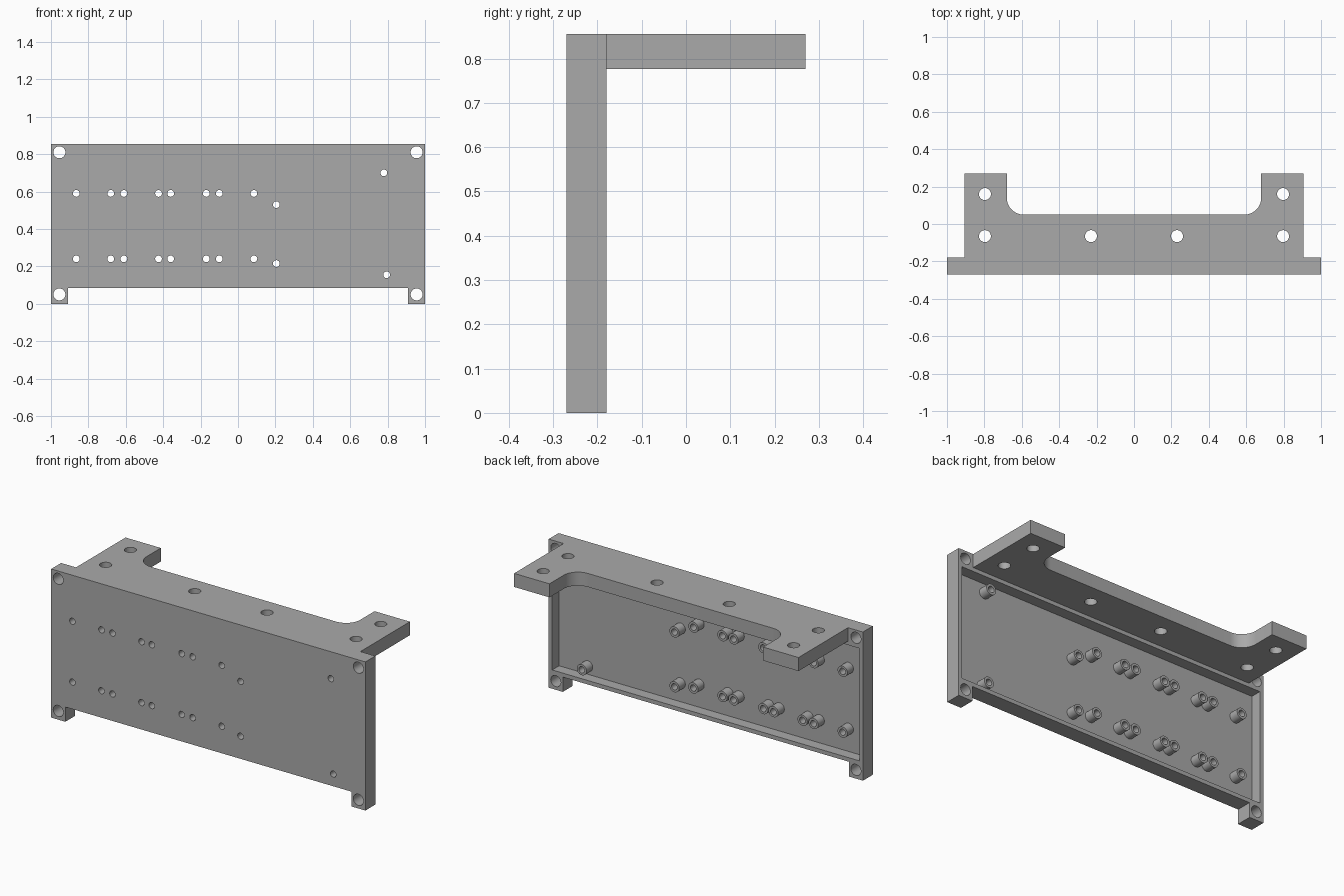
import bpy, bmesh, math
from mathutils import Matrix, Vector

cube = bpy.data.objects.get("Cube")
if cube:
    bpy.data.objects.remove(cube, do_unlink=True)

grey = bpy.data.materials.new("plain_grey")
grey.use_nodes = True
GREY = (0.4, 0.4, 0.4, 1)
grey.diffuse_color = GREY
grey.node_tree.nodes["Principled BSDF"].inputs["Base Color"].default_value = GREY

FRONT, BACK, FLOOR = -0.27, -0.18, -0.243
UNDER, TOP = 0.777, 0.855
HOLE, BOLT = 0.018, 0.032


def make(name, bm):
    bmesh.ops.recalc_face_normals(bm, faces=bm.faces)
    mesh = bpy.data.meshes.new(name)
    bm.to_mesh(mesh)
    bm.free()
    mesh.materials.append(grey)
    obj = bpy.data.objects.new(name, mesh)
    bpy.context.collection.objects.link(obj)
    return obj


def slab(name, points, shift):
    """Extrude a closed outline along a vector."""
    bm = bmesh.new()
    face = bm.faces.new([bm.verts.new(p) for p in points])
    ext = bmesh.ops.extrude_face_region(bm, geom=[face])
    verts = [v for v in ext["geom"] if isinstance(v, bmesh.types.BMVert)]
    bmesh.ops.translate(bm, verts=verts, vec=shift)
    return make(name, bm)


def drills(name, centres, radius, axis):
    """One cutter holding a long rod for every hole."""
    bm = bmesh.new()
    turn = Matrix.Rotation(math.pi / 2, 4, "X") if axis == "Y" else Matrix()
    for c in centres:
        bmesh.ops.create_cone(bm, cap_ends=True, segments=32, radius1=radius, radius2=radius,
                              depth=0.3, matrix=Matrix.Translation(c) @ turn)
    return make(name, bm)


def activate(obj):
    bpy.ops.object.select_all(action="DESELECT")
    obj.select_set(True)
    bpy.context.view_layer.objects.active = obj


def cut(obj, cutter):
    cutter.hide_render = True
    mod = obj.modifiers.new("cut", "BOOLEAN")
    mod.operation, mod.solver, mod.object = "DIFFERENCE", "EXACT", cutter
    activate(obj)
    bpy.ops.object.modifier_apply(modifier=mod.name)
    bpy.data.objects.remove(cutter, do_unlink=True)


def smooth(obj):
    activate(obj)
    bpy.ops.object.shade_smooth_by_angle(angle=math.radians(30))


def mirrored(half):
    """Complete an outline whose +x half is given."""
    return half + [(-x, y) for x, y in reversed(half)]


# Small hole and post positions on the front plate
posts = [(x, z) for z in (0.59, 0.24)
         for x in (-0.865, -0.68, -0.61, -0.425, -0.36, -0.17, -0.10, 0.085)]
posts += [(0.205, 0.53), (0.205, 0.215), (0.78, 0.70), (0.795, 0.155)]

# Front plate with two feet
outline = mirrored([(0.91, 0.085), (0.91, 0), (1, 0), (1, TOP)])
front_plate = slab("front_plate", [(x, FRONT, z) for x, z in outline], (0, BACK - FRONT, 0))

# Shallow recess in the back, leaving a rim
pocket = mirrored([(0.978, 0.108), (0.978, 0.755)])
cut(front_plate, slab("recess_cutter", [(x, FLOOR, z) for x, z in pocket], (0, 0.2, 0)))

# Corner bolt holes and small holes
corners = [(x, -0.22, z) for x in (-0.955, 0.955) for z in (0.05, 0.81)]
cut(front_plate, drills("corner_cutter", corners, BOLT, "Y"))
cut(front_plate, drills("small_hole_cutter", [(x, -0.22, z) for x, z in posts], HOLE, "Y"))
smooth(front_plate)

# Top bracket: two arms joined by a bar with rounded inner corners
R = 0.09
arc = [(0.59 + R * math.sin(a), 0.14 - R * math.cos(a))
       for a in (math.pi / 2 * i / 10 for i in range(11))]
outline = mirrored(arc + [(0.68, 0.27), (0.905, 0.27), (0.905, BACK)])
top_bracket = slab("top_bracket", [(x, y, UNDER) for x, y in outline], (0, 0, TOP - UNDER))
bolts = [(s * x, y, 0.81) for s in (-1, 1)
         for x, y in ((0.797, 0.16), (0.797, -0.065), (0.23, -0.065))]
cut(top_bracket, drills("bracket_hole_cutter", bolts, BOLT, "Z"))
smooth(top_bracket)

# Hollow screw posts standing in the recess
bm = bmesh.new()
SIDES = 32
for px, pz in posts:
    rings = []
    for radius, y in ((0.031, FLOOR), (0.031, -0.187), (HOLE, -0.187), (HOLE, FLOOR)):
        angles = [math.tau * i / SIDES for i in range(SIDES)]
        rings.append([bm.verts.new((px + radius * math.cos(a), y, pz + radius * math.sin(a)))
                      for a in angles])
    for a, b in zip(rings, rings[1:]):
        for i in range(SIDES):
            j = (i + 1) % SIDES
            bm.faces.new((a[i], a[j], b[j], b[i]))
screw_posts = make("screw_posts", bm)
# Make the open tubes face outward
flip = screw_posts.data
tip = next(p for p in flip.polygons if abs(p.normal.y) > 0.9)
if tip.normal.y < 0:
    flip.flip_normals()
smooth(screw_posts)
